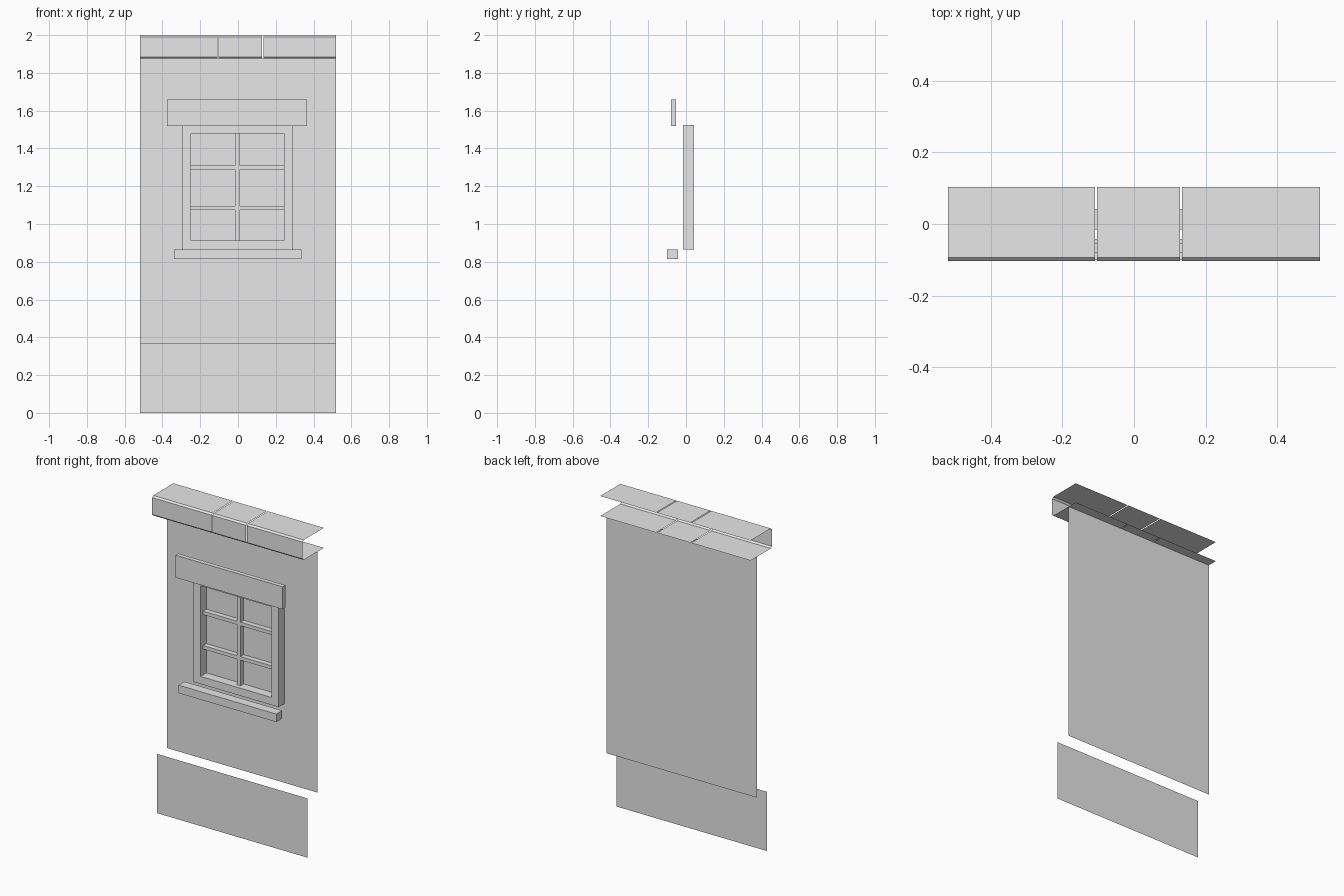
import bpy, bmesh

cube = bpy.data.objects.get("Cube")
if cube:
    bpy.data.objects.remove(cube, do_unlink=True)

stone = bpy.data.materials.new("light_grey")
stone.use_nodes = True
GREY = (0.8, 0.8, 0.8, 1)
stone.diffuse_color = GREY
stone.node_tree.nodes["Principled BSDF"].inputs["Base Color"].default_value = GREY


def finish(name, bm):
    mesh = bpy.data.meshes.new(name)
    bm.to_mesh(mesh)
    bm.free()
    mesh.materials.append(stone)
    obj = bpy.data.objects.new(name, mesh)
    bpy.context.collection.objects.link(obj)
    return obj


def box(name, xs, ys, zs):
    bm = bmesh.new()
    bmesh.ops.create_cube(bm, size=1)
    for v in bm.verts:
        v.co = [r[0] if c < 0 else r[1] for c, r in zip(v.co, (xs, ys, zs))]
    return finish(name, bm)


def panel(name, xs, y, zs):
    """Single upright sheet facing the front."""
    bm = bmesh.new()
    corners = [(xs[0], zs[0]), (xs[1], zs[0]), (xs[1], zs[1]), (xs[0], zs[1])]
    bm.faces.new([bm.verts.new((x, y, z)) for x, z in corners])
    return finish(name, bm)


def cornice(name, xs, front, back, zs, bevel):
    """Sheet folded into a channel, open at the back and ends, with a raised front."""
    bm = bmesh.new()
    path = [(back, zs[0]), (front, zs[0]), (front, zs[1]), (back, zs[1])]
    rows = [[bm.verts.new((x, y, z)) for x in xs] for y, z in path]
    faces = [bm.faces.new((a[0], a[1], b[1], b[0])) for a, b in zip(rows, rows[1:])]
    bmesh.ops.inset_region(bm, faces=[faces[1]], thickness=bevel, use_even_offset=True)
    for v in faces[1].verts:
        v.co.y = front - bevel
    return finish(name, bm)


# Wall sheet and the forward base sheet
WIDTH = (-0.52, 0.52)
BACK = 0.042
panel("wall", WIDTH, BACK, (0.37, 1.875))
panel("base_panel", WIDTH, -0.055, (0, 0.37))

# Cornice in three lengths
for side, xs in (("right", (-0.52, -0.109)), ("middle", (-0.103, 0.128)),
                 ("left", (0.134, 0.52))):
    cornice("cornice_" + side, xs, -0.094, 0.104, (1.875, 2.0), 0.01)

# Lintel and sill
box("lintel", (-0.375, 0.365), (-0.08, -0.053), (1.52, 1.66))
box("sill", (-0.34, 0.335), (-0.1, -0.042), (0.815, 0.865))

# Window frame
OUTER, INNER = (-0.295, 0.292), (-0.248, 0.243)
BOTTOM, TOP = (0.865, 0.912), (1.478, 1.525)
DEPTH = (-0.016, BACK)
for side, i in (("right", 0), ("left", 1)):
    box("frame_stile_" + side, sorted((OUTER[i], INNER[i])), DEPTH, (BOTTOM[0], TOP[1]))
box("frame_rail_bottom", INNER, DEPTH, BOTTOM)
box("frame_rail_top", INNER, DEPTH, TOP)

# Glazing bars
BAR_DEPTH = (0.01, BACK)
box("glazing_bar_upright", (-0.015, 0.01), BAR_DEPTH, (BOTTOM[1], TOP[0]))
for name, z in (("lower", 1.084), ("upper", 1.299)):
    box("glazing_bar_" + name, INNER, BAR_DEPTH, (z - 0.011, z + 0.011))
